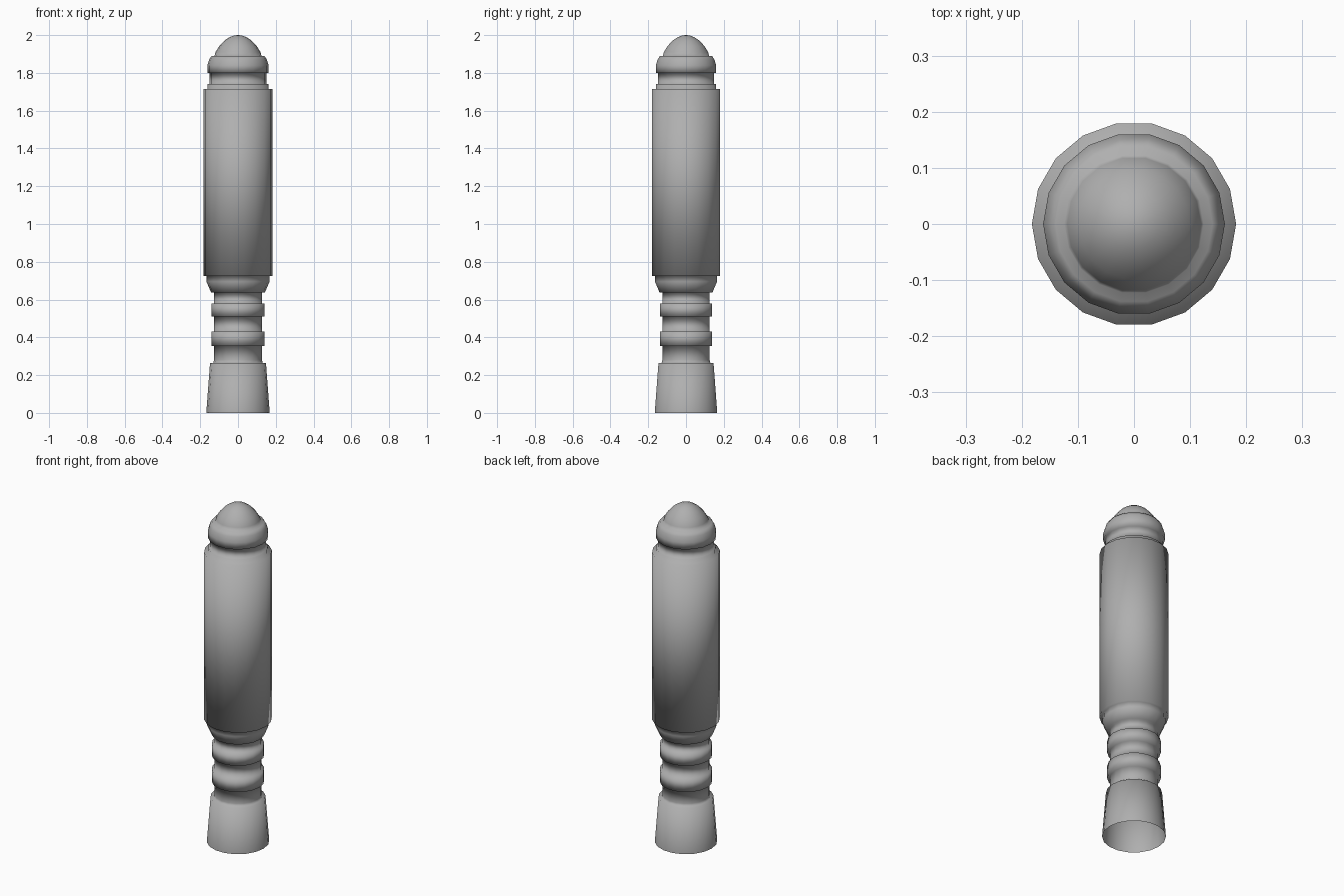
import bpy, bmesh, math

if "Cube" in bpy.data.objects:
    bpy.data.objects.remove(bpy.data.objects["Cube"])

SIDES = 18


def lathe(name, profile):
    """Revolve (radius, height) points around z; radius 0 closes to a point."""
    bm = bmesh.new()
    rings = []
    for r, z in profile:
        if r == 0:
            rings.append([bm.verts.new((0, 0, z))] * SIDES)
        else:
            rings.append([bm.verts.new((r * math.cos(2 * math.pi * i / SIDES),
                                        r * math.sin(2 * math.pi * i / SIDES), z))
                          for i in range(SIDES)])
    # the underside stays open
    for low, high in zip(rings, rings[1:]):
        for i in range(SIDES):
            j = (i + 1) % SIDES
            quad = list(dict.fromkeys((low[i], low[j], high[j], high[i])))
            bm.faces.new(quad).smooth = True
    mesh = bpy.data.meshes.new(name)
    bm.to_mesh(mesh)
    bm.free()
    obj = bpy.data.objects.new(name, mesh)
    bpy.context.collection.objects.link(obj)
    return obj


# tapered foot
foot = [(0.168, 0), (0.148, 0.265)]
# neck with two raised rings
neck = [(0.131, 0.265), (0.127, 0.28), (0.127, 0.355),
        (0.141, 0.355), (0.141, 0.43), (0.127, 0.43), (0.127, 0.51),
        (0.141, 0.51), (0.141, 0.58), (0.127, 0.58), (0.127, 0.637)]
# flared collar below the barrel
collar = [(0.142, 0.637), (0.167, 0.695), (0.167, 0.725)]
# long barrel
barrel = [(0.182, 0.725), (0.182, 1.715)]
# stepped shoulder and rounded band
shoulder = [(0.161, 1.715), (0.161, 1.74), (0.151, 1.74), (0.151, 1.80),
            (0.162, 1.80), (0.162, 1.84), (0.153, 1.87), (0.140, 1.89)]
# domed cap
dome = [(0.124, 1.89), (0.119, 1.91), (0.099, 1.942), (0.073, 1.97),
        (0.045, 1.989), (0.020, 1.998), (0, 2.0)]

post = lathe("turned_post", foot + neck + collar + barrel + shoulder + dome)

# dark grey paint
paint = bpy.data.materials.new("dark_grey")
paint.diffuse_color = (0.43, 0.43, 0.43, 1)
paint.use_nodes = True
paint.node_tree.nodes["Principled BSDF"].inputs["Base Color"].default_value = paint.diffuse_color
post.data.materials.append(paint)
